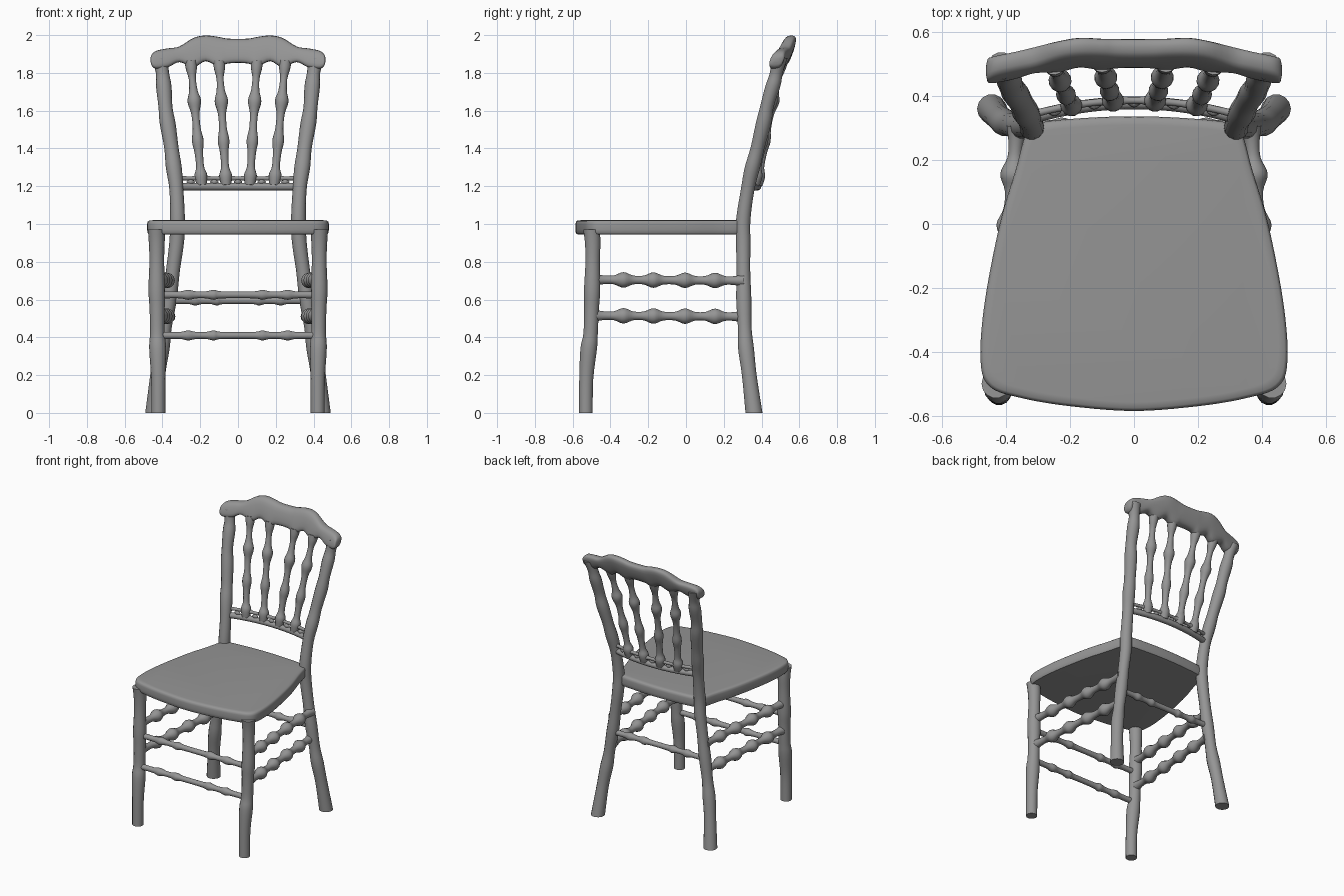
import bpy
import math
from mathutils import Vector

cube = bpy.data.objects.get("Cube")
if cube:
    bpy.data.objects.remove(cube, do_unlink=True)

grey = bpy.data.materials.new("plain_grey")
grey.use_nodes = True
GREY = (0.3, 0.3, 0.3, 1)
grey.diffuse_color = GREY
grey.node_tree.nodes["Principled BSDF"].inputs["Base Color"].default_value = GREY


def spline(points, steps, closed=False):
    """Catmull-Rom interpolation of tuples of any length."""
    n = len(points)
    pick = (lambda i: points[i % n]) if closed else (lambda i: points[max(0, min(n - 1, i))])
    out = []
    for i in range(n if closed else n - 1):
        a, b, c, d = (pick(i + k) for k in (-1, 0, 1, 2))
        for s in range(steps):
            t = s / steps
            out.append(tuple(
                0.5 * (2 * q + (r - p) * t + (2 * p - 5 * q + 4 * r - w) * t ** 2
                       + (3 * q - p - 3 * r + w) * t ** 3)
                for p, q, r, w in zip(a, b, c, d)))
    if not closed:
        out.append(tuple(points[-1]))
    return out


def loft(name, rings):
    """Skin a list of equal rings and cap both ends."""
    n = len(rings[0])
    verts = [v for ring in rings for v in ring]
    faces = [(k * n + j, k * n + (j + 1) % n, (k + 1) * n + (j + 1) % n, (k + 1) * n + j)
             for k in range(len(rings) - 1) for j in range(n)]
    faces += [tuple(reversed(range(n))), tuple(range(len(verts) - n, len(verts)))]
    mesh = bpy.data.meshes.new(name)
    mesh.from_pydata(verts, [], faces)
    mesh.materials.append(grey)
    obj = bpy.data.objects.new(name, mesh)
    bpy.context.collection.objects.link(obj)
    bpy.ops.object.select_all(action='DESELECT')
    bpy.context.view_layer.objects.active = obj
    obj.select_set(True)
    bpy.ops.object.mode_set(mode='EDIT')
    bpy.ops.mesh.select_all(action='SELECT')
    bpy.ops.mesh.normals_make_consistent(inside=False)
    bpy.ops.object.mode_set(mode='OBJECT')
    bpy.ops.object.shade_smooth_by_angle(angle=math.radians(50))
    return obj


def tube(name, nodes, steps=4, sides=14, upright=False):
    """Turned member through (x, y, z, radius) nodes."""
    path = spline(nodes, steps)
    pts = [Vector(p[:3]) for p in path]
    rings = []
    for i, p in enumerate(pts):
        d = (pts[min(i + 1, len(pts) - 1)] - pts[max(i - 1, 0)]).normalized()
        if upright:
            u, v = Vector((1, 0, 0)), Vector((0, 1, 0))
        else:
            u = d.cross(Vector((0, 0, 1))).normalized()
            v = u.cross(d)
        rings.append([p + path[i][3] * (math.cos(a) * u + math.sin(a) * v)
                      for a in (math.tau * k / sides for k in range(sides))])
    return loft(name, rings)


def turned(name, start, end, profile, bow=0):
    """Straight or bowed bar with (fraction, radius) stations."""
    a, b = Vector(start), Vector(end)
    nodes = []
    for t, r in profile:
        p = a.lerp(b, t)
        p.y += bow * 4 * t * (1 - t)
        nodes.append((*p, r))
    return tube(name, nodes)


def beads(positions, thin, fat, half):
    """Evenly thin bar profile with a bead at each position."""
    prof = [(0, fat * 0.8), (half, thin)]
    for t in positions:
        prof += [(t - half, thin), (t, fat), (t + half, thin)]
    return prof + [(1 - half, thin), (1, fat * 0.8)]


# Seat: one rounded outline, stacked with softened edges
half = [(0, -0.585), (0.2, -0.57), (0.35, -0.545), (0.45, -0.51), (0.48, -0.43),
        (0.468, -0.25), (0.42, 0), (0.37, 0.17), (0.335, 0.29), (0.29, 0.318), (0.15, 0.332)]
outline = spline(half + [(0, 0.337)] + [(-x, y) for x, y in reversed(half[1:])], 5, True)
layers = [(0.95, 0.945), (0.985, 0.946), (0.997, 0.955), (1, 0.97), (1, 1.0),
          (0.994, 1.012), (0.98, 1.018), (0.94, 1.02)]
loft("seat", [[(x * s, (y + 0.12) * s - 0.12, z) for x, y in outline] for s, z in layers])

for side, sx in (("left", 1), ("right", -1)):
    # Front leg with slight ring swellings
    tube("front_leg_" + side, [
        (sx * 0.422, -0.53, 0, 0.037), (sx * 0.422, -0.528, 0.18, 0.038),
        (sx * 0.425, -0.515, 0.34, 0.045), (sx * 0.427, -0.505, 0.42, 0.039),
        (sx * 0.428, -0.5, 0.55, 0.040), (sx * 0.43, -0.497, 0.65, 0.044),
        (sx * 0.43, -0.494, 0.8, 0.039), (sx * 0.43, -0.494, 0.9, 0.042),
        (sx * 0.432, -0.5, 0.97, 0.045)], upright=True)
    # Back leg and post as one sweeping member
    tube("back_leg_" + side, [
        (sx * 0.445, 0.36, 0, 0.046), (sx * 0.425, 0.335, 0.2, 0.040),
        (sx * 0.405, 0.318, 0.34, 0.043), (sx * 0.388, 0.311, 0.45, 0.037),
        (sx * 0.365, 0.306, 0.6, 0.041), (sx * 0.345, 0.304, 0.75, 0.037),
        (sx * 0.325, 0.303, 0.9, 0.039), (sx * 0.32, 0.303, 1.02, 0.039),
        (sx * 0.326, 0.326, 1.18, 0.037), (sx * 0.34, 0.352, 1.3, 0.042),
        (sx * 0.352, 0.378, 1.4, 0.038), (sx * 0.372, 0.41, 1.53, 0.042),
        (sx * 0.384, 0.428, 1.62, 0.037), (sx * 0.393, 0.46, 1.73, 0.041),
        (sx * 0.40, 0.478, 1.8, 0.035), (sx * 0.415, 0.495, 1.88, 0.043)], upright=True)
    # Side stretchers with beads
    for label, z in (("upper", 0.7), ("lower", 0.51)):
        turned(label + "_side_stretcher_" + side,
               (sx * 0.425, -0.49, z + 0.005), (sx * 0.365, 0.305, z),
               beads((0.2, 0.4, 0.61, 0.81), 0.024, 0.042, 0.065))

# Front and back stretchers
for label, x, y, z in (("upper_front", 0.425, -0.495, 0.625),
                       ("lower_front", 0.425, -0.51, 0.41),
                       ("back", 0.365, 0.306, 0.595)):
    turned(label + "_stretcher", (-x, y, z), (x, y, z),
           beads((0.19, 0.35, 0.65, 0.81), 0.019, 0.027, 0.05))

# Crest rail: scalloped top and bottom, leaning and bowed backwards
crest = [(0, 1.98, 1.853, 0.533), (0.06, 1.982, 1.848, 0.533), (0.1, 1.99, 1.83, 0.532),
         (0.17, 1.998, 1.862, 0.531), (0.235, 1.985, 1.83, 0.526),
         (0.31, 1.94, 1.857, 0.518), (0.37, 1.93, 1.83, 0.508),
         (0.43, 1.918, 1.822, 0.499), (0.455, 1.9, 1.835, 0.496), (0.463, 1.88, 1.86, 0.495)]
crest = [(-x, t, b, y) for x, t, b, y in reversed(crest[1:])] + crest
rings = []
for x, top, bottom, y in spline(crest, 4):
    h, mid = (top - bottom) / 2, (top + bottom) / 2
    depth = 0.036 * min(1, h / 0.03)
    ring = []
    for k in range(20):
        c, s = math.cos(math.tau * k / 20), math.sin(math.tau * k / 20)
        dy = math.copysign(abs(c) ** 0.65, c) * depth
        dz = math.copysign(abs(s) ** 0.75, s) * h
        ring.append((x, y + dy + 0.33 * (mid + dz - 1.915), mid + dz))
    rings.append(ring)
loft("crest_rail", rings)

# Lower back rails: a plain bar with a thin beaded bar over it
turned("lower_back_rail", (-0.325, 0.332, 1.198), (0.325, 0.332, 1.198),
       [(k / 8, 0.02) for k in range(9)], bow=0.047)
turned("beaded_back_rail", (-0.33, 0.34, 1.242), (0.33, 0.34, 1.242),
       beads((0.21, 0.41, 0.59, 0.79), 0.012, 0.024, 0.05), bow=0.047)
for i, x in enumerate((-0.25, -0.125, 0, 0.125, 0.25)):
    y = 0.333 + 0.047 * (1 - (x / 0.325) ** 2)
    tube("rail_bead_%d" % (i + 1), [(x - 0.022, y, 1.222, 0.003), (x, y, 1.222, 0.015),
                                    (x + 0.022, y, 1.222, 0.003)])

# Four fanned spindles
spindle = [(0, 0.026), (0.08, 0.034), (0.15, 0.021), (0.27, 0.023), (0.36, 0.031),
           (0.46, 0.021), (0.58, 0.022), (0.68, 0.036), (0.76, 0.023), (0.86, 0.019),
           (0.94, 0.029), (1, 0.033)]
for i, (low, high) in enumerate(((-0.192, -0.25), (-0.063, -0.1), (0.063, 0.1), (0.192, 0.25))):
    y = 0.333 + 0.047 * (1 - (low / 0.325) ** 2)
    turned("spindle_%d" % (i + 1), (low, y, 1.205),
           (high, 0.508 - 0.15 * high ** 2, 1.86), spindle, bow=-0.008)
